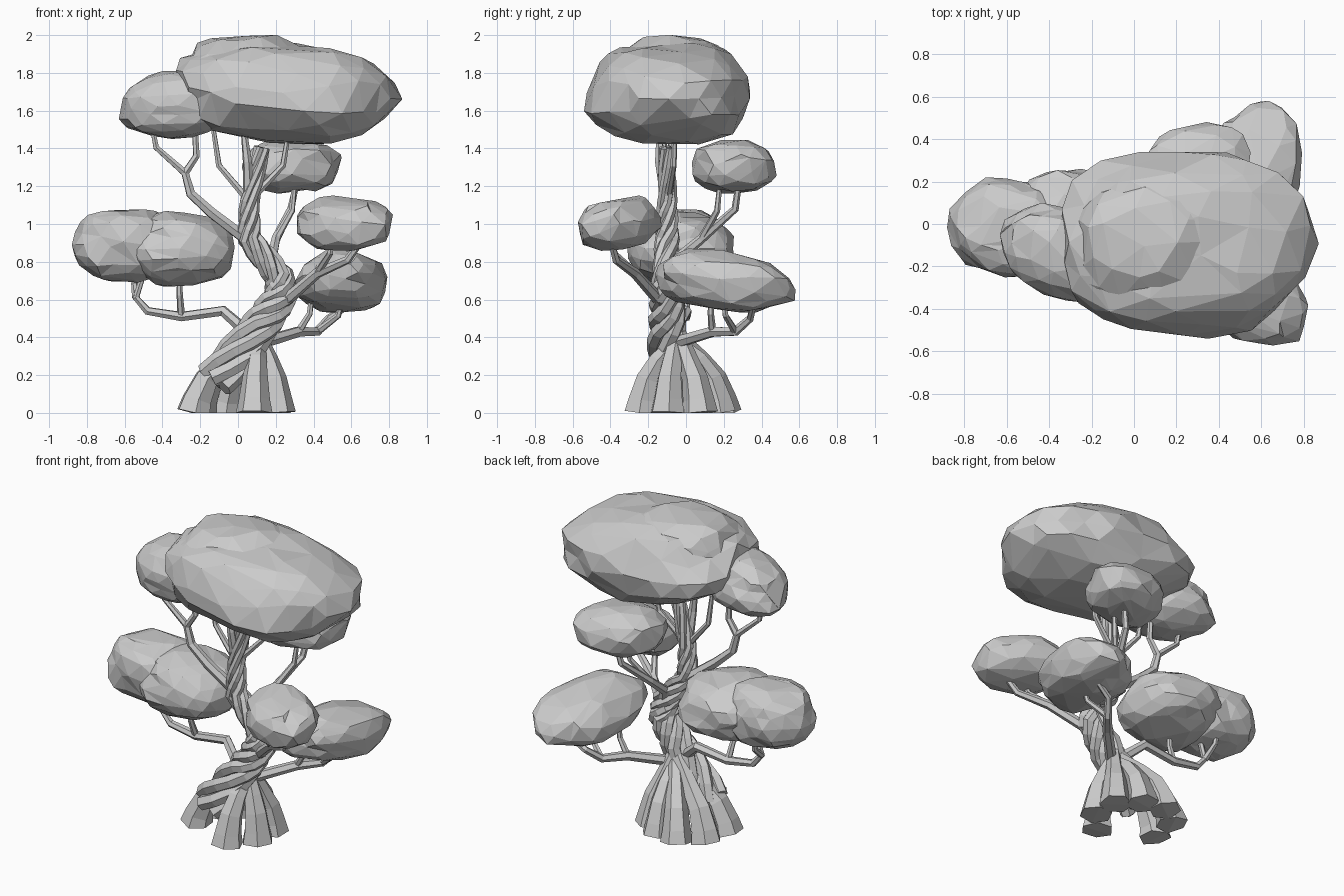
import bpy, bmesh, math
from mathutils import Vector, noise

if "Cube" in bpy.data.objects:
    bpy.data.objects.remove(bpy.data.objects["Cube"])

GREY = (0.6, 0.6, 0.6, 1)
clay = bpy.data.materials.new("plain_grey")
clay.use_nodes = True
clay.diffuse_color = GREY
clay.node_tree.nodes["Principled BSDF"].inputs["Base Color"].default_value = GREY


def add_object(name, data):
    """Link a new object and make it the only selected one."""
    data.materials.append(clay)
    obj = bpy.data.objects.new(name, data)
    bpy.context.collection.objects.link(obj)
    bpy.ops.object.select_all(action="DESELECT")
    obj.select_set(True)
    bpy.context.view_layer.objects.active = obj
    return obj


def clump(name, low, high, lean=(0, 0), skew=0, keep=0.6):
    """Faceted leaf mass fitted to a box; lean tilts it, skew turns it."""
    mesh = bpy.data.meshes.new(name)
    bm = bmesh.new()
    bmesh.ops.create_icosphere(bm, subdivisions=3, radius=1)
    seed = Vector(low) * 9
    for v in bm.verts:
        p = v.co.normalized()
        p = Vector([math.copysign(abs(c) ** 0.88, c) for c in p])
        p *= 1 + 0.13 * noise.noise(p * 1.6 + seed) + 0.05 * noise.noise(p * 5 + seed)
        p.z += lean[0] * p.x + lean[1] * p.y
        p.y += skew * p.x
        v.co = p
    for axis in range(3):
        bottom = min(v.co[axis] for v in bm.verts)
        top = max(v.co[axis] for v in bm.verts)
        for v in bm.verts:
            share = (v.co[axis] - bottom) / (top - bottom)
            v.co[axis] = low[axis] + share * (high[axis] - low[axis])
    bm.to_mesh(mesh)
    bm.free()
    facets = add_object(name, mesh).modifiers.new("facets", "DECIMATE")
    facets.ratio = keep
    bpy.ops.object.modifier_apply(modifier=facets.name)


def tube(name, points, thick, thin):
    """Flat-sided tube along a path, tapering from thick to thin."""
    curve = bpy.data.curves.new(name, "CURVE")
    curve.dimensions = "3D"
    curve.bevel_depth = 1
    curve.bevel_resolution = 1
    curve.use_fill_caps = True
    line = curve.splines.new("POLY")
    line.use_smooth = False
    line.points.add(len(points) - 1)
    for i, (point, position) in enumerate(zip(line.points, points)):
        point.co = (*position, 1)
        point.radius = thick + (thin - thick) * i / (len(points) - 1)
    add_object(name, curve)
    bpy.ops.object.convert(target="MESH")
    mesh = bpy.context.object.data
    for v in mesh.vertices:
        v.co.z = max(v.co.z, 0)
    mesh.shade_flat()


def branch(name, points, forks):
    """Bent limb with thin forks; each fork is a joint index and a tip."""
    tube(name, points, 0.034, 0.016)
    for i, (joint, tip) in enumerate(forks):
        start, tip = Vector(points[joint]), Vector(tip)
        elbow = start.lerp(tip, 0.5)
        elbow.xy = start.xy.lerp(tip.xy, 0.85)
        tube(f"{name}_fork_{i + 1}", [start, elbow, tip], 0.021, 0.013)


# Leaf masses
clump("crown", (-0.34, -0.54, 1.42), (0.87, 0.34, 1.97), lean=(-0.12, 0))
clump("crown_top", (-0.32, -0.43, 1.47), (0.5, 0.26, 2), lean=(-0.1, 0))
clump("crown_side", (-0.63, -0.37, 1.45), (0, 0.1, 1.81), lean=(0.1, 0), skew=-0.25)
clump("left_outer_leaves", (-0.88, -0.25, 0.69), (-0.34, 0.22, 1.08))
clump("left_inner_leaves", (-0.6, -0.31, 0.67), (-0.02, 0.26, 1.07))
clump("back_leaves", (0.02, 0.03, 1.16), (0.55, 0.48, 1.45), skew=0.2, keep=0.4)
clump("right_front_leaves", (0.31, -0.57, 0.86), (0.82, -0.13, 1.15),
      lean=(0, 0.2), skew=-0.3, keep=0.4)
clump("right_low_leaves", (0.3, -0.16, 0.53), (0.79, 0.58, 0.87),
      lean=(0, -0.3), skew=0.25, keep=0.45)

# Root legs: an arc that is open at the front left
ROOTS = 7
heart = Vector((0.11, -0.05, 0))
for i in range(ROOTS):
    turn = math.radians(45 * i - 70)
    reach = 0.19 + 0.02 * abs(i - ROOTS // 2)
    foot = Vector((math.cos(turn), math.sin(turn), 0)) * reach
    profile = [(0, 0), (0.05, 0.07), (0.2, 0.18), (0.5, 0.28), (0.9, 0.36 + 0.03 * (i % 3))]
    points = [foot.lerp(heart, inward) + Vector((0, 0, z)) for inward, z in profile]
    tube(f"root_{i + 1}", points, 0.098, 0.04)

# Trunk centre line, as x and z, split into short steps
SPINE = [(-0.12, 0.17), (0.12, 0.46), (0.23, 0.62), (0.22, 0.72),
         (0.06, 0.92), (0.06, 1.12), (0.15, 1.5)]
STEPS = 4
path = []
for (x, z), (next_x, next_z) in zip(SPINE, SPINE[1:]):
    for s in range(STEPS):
        path.append(Vector((x, -0.1, z)).lerp(Vector((next_x, -0.1, next_z)), s / STEPS))

# Twisted strands wound round the centre line
STRANDS = 5
last = len(path) - 1
for k in range(STRANDS):
    points = []
    for j, centre in enumerate(path):
        t = j / last
        ahead = path[min(j + 1, last)] - path[max(j - 1, 0)]
        side = ahead.cross(Vector((0, 1, 0))).normalized()
        depth = ahead.cross(side).normalized()
        turn = math.tau * (k / STRANDS + 2.2 * t)
        reach = 0.075 - 0.049 * t
        points.append(centre + reach * (math.cos(turn) * side + math.sin(turn) * depth))
    tube(f"trunk_strand_{k + 1}", points, 0.046, 0.02)

# Branches with their forks
branch("left_branch",
       [(0.08, -0.08, 0.4), (-0.08, 0, 0.54), (-0.3, 0, 0.51), (-0.48, 0, 0.54),
        (-0.54, 0, 0.61), (-0.5, 0, 0.74)],
       [(2, (-0.31, -0.05, 0.74)), (4, (-0.55, 0.1, 0.75))])
branch("right_low_branch",
       [(0.12, -0.06, 0.37), (0.32, 0.14, 0.43), (0.42, 0.26, 0.43), (0.48, 0.34, 0.5),
        (0.6, 0.36, 0.58)],
       [(1, (0.39, 0.13, 0.62)), (2, (0.55, 0.2, 0.6))])
branch("right_front_branch",
       [(0.2, -0.1, 0.55), (0.42, -0.27, 0.74), (0.58, -0.37, 0.81), (0.66, -0.4, 0.92)],
       [(1, (0.5, -0.4, 0.95))])
branch("back_branch",
       [(0.22, -0.09, 0.7), (0.18, -0.04, 0.82), (0.2, 0.08, 0.92), (0.28, 0.26, 1.08),
        (0.31, 0.28, 1.22)],
       [(2, (0.3, 0.18, 1.22))])
branch("crown_side_branch",
       [(0.07, -0.08, 0.9), (-0.14, -0.11, 1.06), (-0.25, -0.12, 1.16), (-0.28, -0.12, 1.27),
        (-0.22, -0.12, 1.36), (-0.23, -0.12, 1.54)],
       [(3, (-0.46, -0.13, 1.54))])
branch("crown_middle_branch",
       [(0.06, -0.1, 1.12), (0.05, -0.14, 1.33), (0.03, -0.14, 1.5)],
       [(0, (-0.13, -0.08, 1.5)), (0, (0.27, -0.06, 1.5))])
